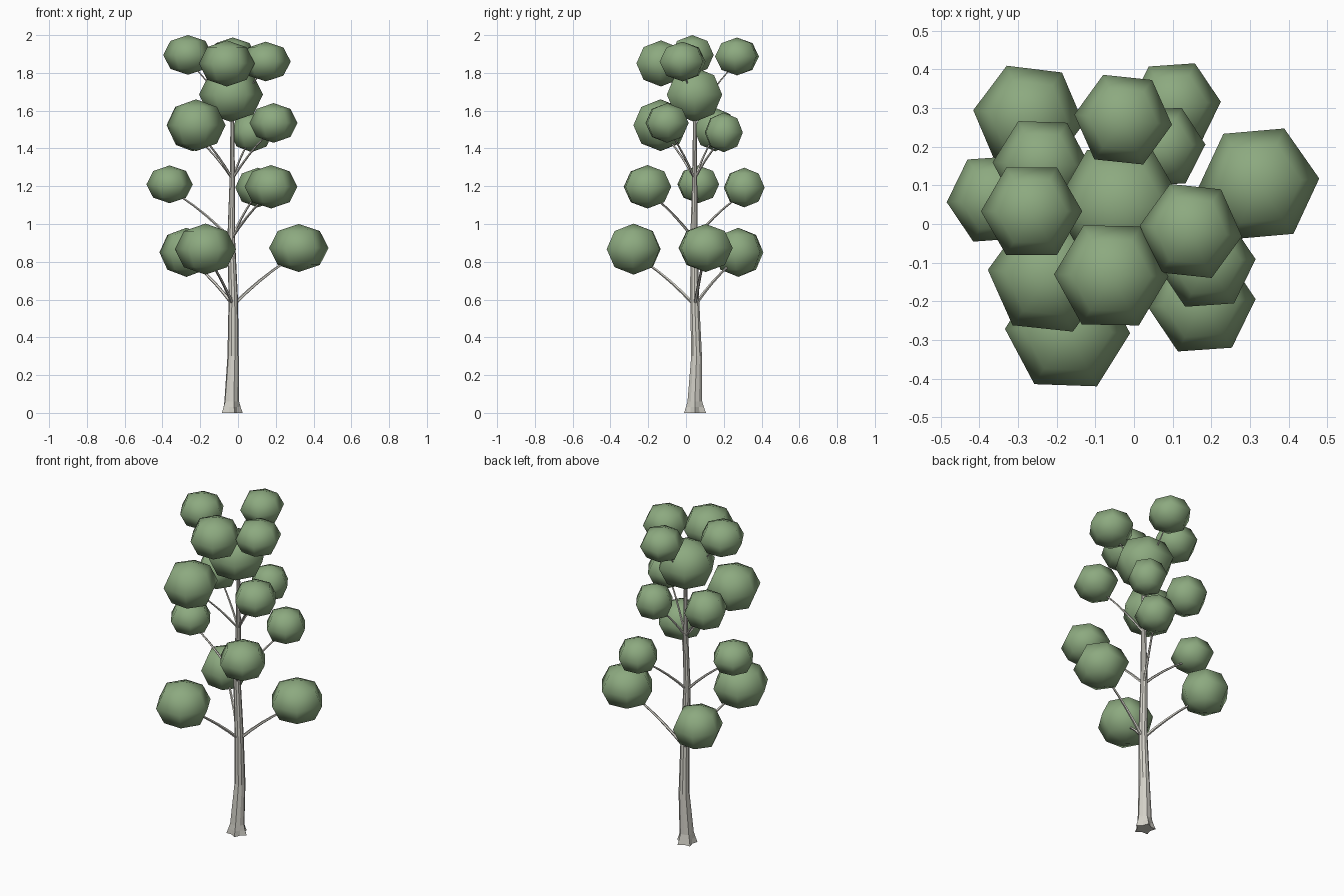
import bpy, bmesh, math
from mathutils import Vector, Matrix

if "Cube" in bpy.data.objects:
    bpy.data.objects.remove(bpy.data.objects["Cube"], do_unlink=True)


def material(name, color):
    m = bpy.data.materials.new(name)
    m.use_nodes = True
    m.diffuse_color = (*color, 1)
    m.node_tree.nodes["Principled BSDF"].inputs["Base Color"].default_value = (*color, 1)
    return m


LEAF = material("leaf green", (0.265, 0.4, 0.215))
BARK = material("pale bark", (0.66, 0.645, 0.585))


def finish(bm, name, mat, smooth):
    bmesh.ops.recalc_face_normals(bm, faces=bm.faces[:])
    for f in bm.faces:
        f.smooth = smooth
    mesh = bpy.data.meshes.new(name)
    bm.to_mesh(mesh)
    bm.free()
    mesh.materials.append(mat)
    ob = bpy.data.objects.new(name, mesh)
    bpy.context.collection.objects.link(ob)


def loft(bm, rings):
    """Skin equal-length rings of points and cap both ends."""
    loops = [[bm.verts.new(p) for p in ring] for ring in rings]
    n = len(loops[0])
    for a, b in zip(loops, loops[1:]):
        for i in range(n):
            j = (i + 1) % n
            bm.faces.new((a[i], a[j], b[j], b[i]))
    bm.faces.new(loops[0][::-1])
    bm.faces.new(loops[-1])


# Trunk: x, y, z, radius, root fluting
TRUNK = [(-0.036, 0.048, 0, 0.05, 0.22), (-0.036, 0.047, 0.03, 0.044, 0.14),
         (-0.035, 0.047, 0.06, 0.039, 0.05), (-0.026, 0.056, 0.3, 0.03, 0),
         (-0.025, 0.046, 0.6, 0.025, 0), (-0.036, 0.042, 0.93, 0.02, 0),
         (-0.03, 0.046, 1.25, 0.014, 0), (-0.03, 0.047, 1.68, 0.008, 0)]
SIDES = 10
rings = []
for x, y, z, r, flute in TRUNK:
    ring = []
    for i in range(SIDES):
        a = math.tau * i / SIDES
        k = r * (1 + flute * (-1) ** i)
        ring.append((x + k * math.cos(a), y + k * math.sin(a), z))
    rings.append(ring)
bm = bmesh.new()
loft(bm, rings)
finish(bm, "trunk", BARK, False)


def trunk_point(z):
    for a, b in zip(TRUNK, TRUNK[1:]):
        if z <= b[2]:
            return Vector(a[:3]).lerp(Vector(b[:3]), (z - a[2]) / (b[2] - a[2]))


def branch(name, start, end, r0, r1, steps=5, sides=5):
    """Tapered twig that rises steeply, then levels out."""
    bend = start.lerp(end, 0.5) + Vector((0, 0, 0.04))
    rings = []
    for s in range(steps + 1):
        t = s / steps
        p = start * (1 - t) ** 2 + bend * 2 * t * (1 - t) + end * t * t
        d = (bend - start) * (1 - t) + (end - bend) * t
        q = d.to_track_quat("Z", "Y")
        r = r0 + (r1 - r0) * t
        rings.append([p + q @ Vector((r * math.cos(math.tau * i / sides),
                                      r * math.sin(math.tau * i / sides), 0))
                      for i in range(sides)])
    bm = bmesh.new()
    loft(bm, rings)
    finish(bm, name, BARK, False)


def leaf_clump(name, center, radius, height, turn):
    """Six-sided squashed ball with a corner towards +x."""
    bm = bmesh.new()
    bmesh.ops.create_uvsphere(bm, u_segments=6, v_segments=4, radius=1)
    size = Matrix.Diagonal((radius, radius, height, 1))
    spin = Matrix.Rotation(math.radians(30 + turn), 4, "Z")
    bm.transform(Matrix.Translation(center) @ spin @ size)
    finish(bm, name, LEAF, True)


# Leaf clumps by the height their branch leaves the trunk: x, y, z, radius, half height, turn
TIERS = {
    0.57: [(0.322, 0.104, 0.873, 0.158, 0.127, 5), (-0.172, -0.277, 0.867, 0.162, 0.135, -2),
           (-0.273, 0.277, 0.85, 0.144, 0.13, -7)],
    0.92: [(-0.362, 0.065, 1.21, 0.123, 0.1, 4), (0.175, -0.204, 1.197, 0.14, 0.115, 4),
           (0.105, 0.308, 1.193, 0.12, 0.105, 4)],
    1.24: [(-0.222, -0.135, 1.523, 0.157, 0.137, -6), (0.188, -0.1, 1.535, 0.127, 0.105, 4),
           (0.072, 0.2, 1.485, 0.113, 0.105, 3), (-0.24, 0.155, 1.5, 0.126, 0.115, -2)],
    1.56: [(-0.265, 0.033, 1.895, 0.131, 0.105, 0), (0.147, -0.018, 1.86, 0.133, 0.105, -6),
           (-0.059, -0.133, 1.85, 0.148, 0.122, -1), (-0.028, 0.27, 1.887, 0.127, 0.1, -6)],
}
leaf_clump("crown_clump", Vector((-0.037, 0.045, 1.685)), 0.169, 0.145, 0)
count = 0
for z, clumps in TIERS.items():
    for x, y, cz, r, h, turn in clumps:
        count += 1
        c = Vector((x, y, cz))
        thick = 0.012 - 0.004 * z
        branch(f"branch_{count}", trunk_point(z), c - Vector((0, 0, 0.03)), thick, thick * 0.5)
        leaf_clump(f"leaf_clump_{count}", c, r, h, turn)
